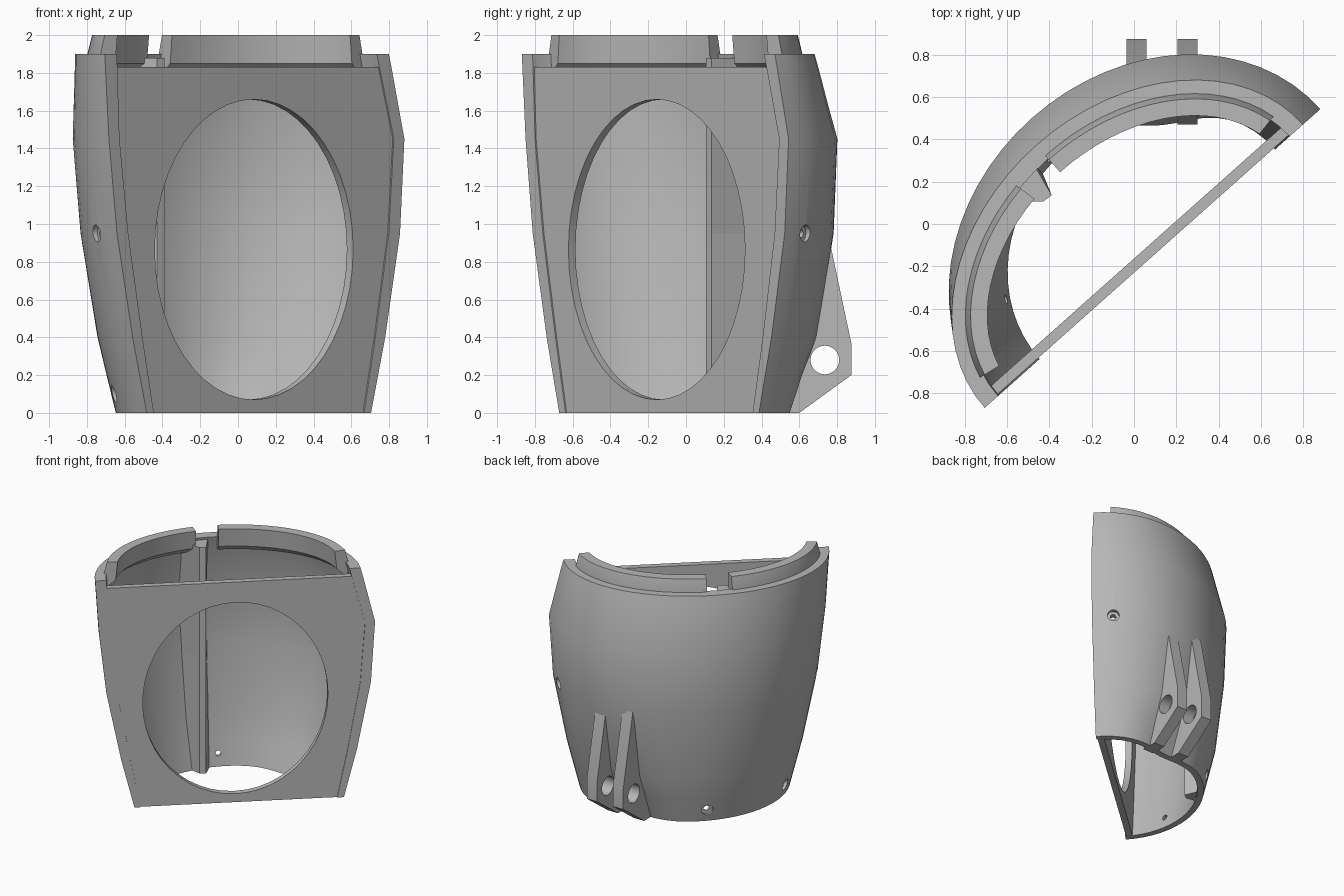
import bpy, bmesh
from math import sin, cos, pi, radians, degrees, exp
from mathutils import Vector, Matrix

if "Cube" in bpy.data.objects:
    bpy.data.objects.remove(bpy.data.objects["Cube"])

grey = bpy.data.materials.new("plain_grey")
grey.use_nodes = True
COLOUR = (0.48, 0.48, 0.48, 1)
grey.diffuse_color = COLOUR
grey.node_tree.nodes["Principled BSDF"].inputs["Base Color"].default_value = COLOUR

# Plan directions: ALONG the flat plate, and BACK away from it into the shell
ALONG = Vector((0.747, 0.665, 0))
BACK = Vector((-0.665, 0.747, 0))
PLANE = -0.18

# height, shell centre along the plate, half width, depth, wall thickness
LEVELS = [
    (0.00, -0.012, 0.795, 0.708, 0.05),
    (0.20, -0.012, 0.845, 0.755, 0.06),
    (0.40, -0.012, 0.895, 0.80, 0.07),
    (0.95, -0.015, 1.003, 0.86, 0.08),
    (1.45, -0.028, 1.047, 0.875, 0.075),
    (1.84, -0.088, 1.013, 0.78, 0.085),
    (1.90, -0.098, 1.007, 0.765, 0.085),
]


def place(u, v, z):
    return ALONG * u + BACK * v + Vector((0, 0, z))


def arc_point(level, angle, inset=0.0):
    z, c, a, b, t = level
    # shallow dent low down, where the hinge tabs sit
    inset += 0.085 * exp(-((degrees(angle) - 50) / 20) ** 2) * max(0, 1 - z / 0.45)
    return place(c + (a - inset) * cos(angle), PLANE + (b - inset) * sin(angle), z)


def finish(name, bm):
    bmesh.ops.recalc_face_normals(bm, faces=bm.faces)
    mesh = bpy.data.meshes.new(name)
    bm.to_mesh(mesh)
    bm.free()
    ob = bpy.data.objects.new(name, mesh)
    bpy.context.collection.objects.link(ob)
    mesh.materials.append(grey)
    return ob


def curved_wall(name, rows, start, end, steps):
    """Closed wall from rows of (level, outer inset, inner inset)."""
    bm = bmesh.new()
    angles = [radians(start + (end - start) * i / steps) for i in range(steps + 1)]
    loops = []
    for level, outer, inner in rows:
        pts = [arc_point(level, a, outer) for a in angles]
        pts += [arc_point(level, a, inner) for a in reversed(angles)]
        loops.append([bm.verts.new(p) for p in pts])
    n = len(loops[0])
    for low, high in zip(loops, loops[1:]):
        for i in range(n):
            j = (i + 1) % n
            bm.faces.new((low[i], low[j], high[j], high[i]))
    for loop in (loops[0], loops[-1]):
        for i in range(steps):
            bm.faces.new((loop[i], loop[i + 1], loop[n - 2 - i], loop[n - 1 - i]))
    return finish(name, bm)


def prism(name, points, offset):
    """Extrude a flat outline by an offset vector."""
    bm = bmesh.new()
    face = bm.faces.new([bm.verts.new(p) for p in points])
    made = bmesh.ops.extrude_face_region(bm, geom=[face])["geom"]
    bmesh.ops.translate(bm, vec=offset, verts=[g for g in made if isinstance(g, bmesh.types.BMVert)])
    return finish(name, bm)


def cylinder(name, centre, axis, radius, depth, sides=24):
    bm = bmesh.new()
    turn = Vector((0, 0, 1)).rotation_difference(axis).to_matrix().to_4x4()
    bmesh.ops.create_cone(bm, cap_ends=True, segments=sides, radius1=radius, radius2=radius,
                          depth=depth, matrix=Matrix.Translation(centre) @ turn)
    return finish(name, bm)


def cut(ob, cutter):
    mod = ob.modifiers.new("cut", "BOOLEAN")
    mod.operation = "DIFFERENCE"
    mod.solver = "EXACT"
    mod.object = cutter
    bpy.context.view_layer.objects.active = ob
    bpy.ops.object.modifier_apply(modifier=mod.name)
    bpy.data.objects.remove(cutter)


def smooth(ob):
    bpy.ops.object.select_all(action="DESELECT")
    ob.select_set(True)
    bpy.context.view_layer.objects.active = ob
    bpy.ops.object.shade_smooth_by_angle(angle=radians(25))


# Curved shell
shell = curved_wall("shell", [(lv, 0, lv[4]) for lv in LEVELS], 0, 180, 32)

# Countersunk screw holes: level, height, angle
for k, z, deg in ((3, 0.95, 11), (3, 0.95, 167), (0, 0.1, 96), (0, 0.1, 152)):
    _, c, a, b, t = LEVELS[k]
    grow = 0.022 if k == 0 else 0
    ang = radians(deg)
    point = arc_point((z, c, a + grow, b + grow, t), ang)
    axis = (ALONG * cos(ang) / a + BACK * sin(ang) / b).normalized()
    cut(shell, cylinder("screw_cutter", point, axis, 0.022, 0.5, 16))
    cut(shell, cylinder("sink_cutter", point, axis, 0.045, 0.06, 20))
smooth(shell)

# Raised lip in two pieces, hung on the inside of the rim
rim = LEVELS[-1][1:]
lip_rows = [((z,) + rim, outer, inner) for z, outer, inner in
            ((1.80, 0.065, 0.1), (1.85, 0.065, 0.155), (1.90, 0.065, 0.16), (2.0, 0.09, 0.17))]
smooth(curved_wall("lip_long", lip_rows, 10, 90, 16))
smooth(curved_wall("lip_short", lip_rows, 102, 170, 14))

# Flat plate with a large oval opening
edge = 0.045
outline = [(lv[1] + lv[2] - edge, lv[0]) for lv in LEVELS[:5]]
outline += [(0.86, 1.83), (-1.045, 1.83)]
outline += [(lv[1] - lv[2] + edge, lv[0]) for lv in reversed(LEVELS[:5])]
plate = prism("front_plate", [place(u, PLANE + 0.008, z) for u, z in outline], BACK * 0.05)
oval = [2 * pi * i / 48 for i in range(48)]
cut(plate, prism("oval_cutter", [place(-0.04 + 0.703 * cos(t), PLANE - 0.1, 0.865 + 0.795 * sin(t))
                                 for t in oval], BACK * 0.3))
smooth(plate)

# Upright rib inside the shell, flaring into the wall: height, wall depth, flare
bm = bmesh.new()
loops = []
for z, back, flare in ((0, 0.46, -0.3), (0.95, 0.61, -0.39), (1.45, 0.63, -0.42), (1.88, 0.53, -0.4)):
    section = ((-0.25, 0.365), (-0.2, 0.36), (-0.165, back), (flare, back - 0.03))
    loops.append([bm.verts.new(place(u, v, z)) for u, v in section])
for low, high in zip(loops, loops[1:]):
    for i in range(4):
        j = (i + 1) % 4
        bm.faces.new((low[i], low[j], high[j], high[i]))
bm.faces.new(loops[0])
bm.faces.new(loops[-1])
finish("inner_rib", bm)

# Pair of hinge tabs with pin holes
tab = ((0.75, 0.96), (0.875, 0.37), (0.875, 0.2), (0.6, 0), (0.47, 0), (0.56, 0.2), (0.65, 0.42), (0.71, 0.8))
for name, x in (("hinge_tab_right", -0.035), ("hinge_tab_left", 0.205)):
    ob = prism(name, [Vector((x, y, z)) for y, z in tab], Vector((0.095, 0, 0)))
    cut(ob, cylinder("pin_cutter", Vector((x + 0.05, 0.735, 0.28)), Vector((1, 0, 0)), 0.076, 0.22))
    smooth(ob)
